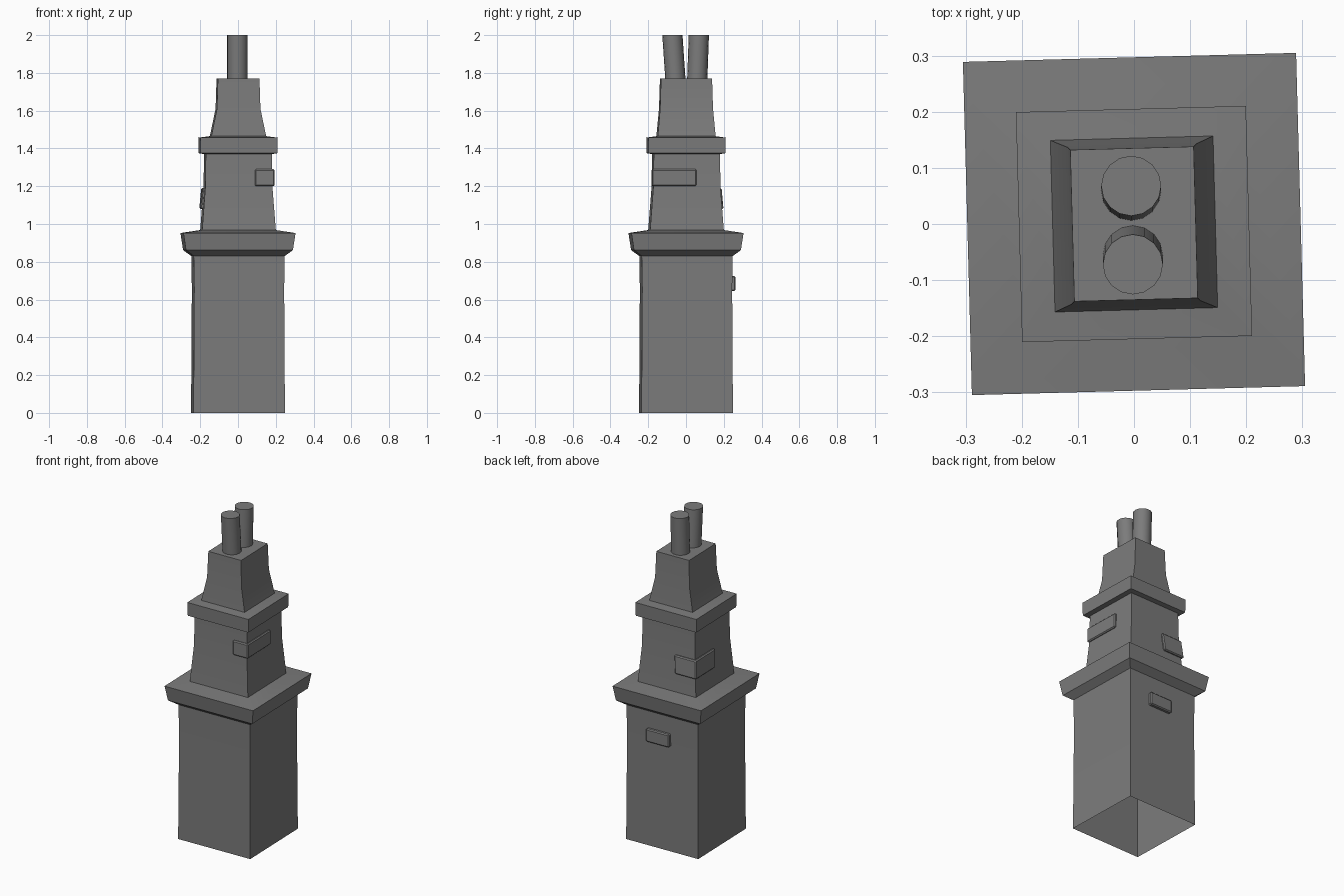
import bpy, bmesh, math
from mathutils import Matrix

cube = bpy.data.objects.get("Cube")
if cube:
    bpy.data.objects.remove(cube, do_unlink=True)

TWIST = Matrix.Rotation(math.radians(1.55), 4, 'Z')

stone = bpy.data.materials.new("grey_stone")
stone.use_nodes = True
GREY = (0.2, 0.2, 0.2, 1)
stone.diffuse_color = GREY
stone.node_tree.nodes["Principled BSDF"].inputs["Base Color"].default_value = GREY


def finish(name, bm, twist=True):
    if twist:
        bm.transform(TWIST)
    bmesh.ops.recalc_face_normals(bm, faces=bm.faces)
    mesh = bpy.data.meshes.new(name)
    bm.to_mesh(mesh)
    bm.free()
    mesh.materials.append(stone)
    obj = bpy.data.objects.new(name, mesh)
    bpy.context.collection.objects.link(obj)
    bpy.ops.object.select_all(action='DESELECT')
    obj.select_set(True)
    bpy.context.view_layer.objects.active = obj
    bpy.ops.object.shade_smooth_by_angle(angle=math.radians(25))
    return obj


def square_tower(name, rings, cap=False):
    """Stack of rectangular rings (half width, half depth, height), open below."""
    bm = bmesh.new()
    loops = [[bm.verts.new((sx * hx, sy * hy, z))
              for sx, sy in ((-1, -1), (1, -1), (1, 1), (-1, 1))]
             for hx, hy, z in rings]
    for low, high in zip(loops, loops[1:]):
        for i in range(4):
            j = (i + 1) % 4
            bm.faces.new((low[i], low[j], high[j], high[i]))
    if cap:
        bm.faces.new(loops[-1])
    return finish(name, bm)


def brick(name, low, high, lean=(0, 0)):
    """Chamfered block whose top is shifted by lean to follow the wall."""
    bm = bmesh.new()
    bmesh.ops.create_cube(bm, size=1)
    for v in bm.verts:
        top = v.co.z > 0
        v.co = [low[k] + (v.co[k] + 0.5) * (high[k] - low[k]) for k in range(3)]
        if top:
            v.co.x += lean[0]
            v.co.y += lean[1]
    bmesh.ops.bevel(bm, geom=bm.edges[:], offset=0.006, segments=1, affect='EDGES')
    return finish(name, bm)


def pot(name, x, base_y, top_y, r=0.0535, z0=1.75, z1=2.0):
    """Round flue pot leaning in y."""
    bm = bmesh.new()
    bmesh.ops.create_cone(bm, cap_ends=True, segments=16, radius1=r, radius2=r, depth=1)
    for v in bm.verts:
        t = v.co.z + 0.5
        v.co.x += x
        v.co.y += base_y + (top_y - base_y) * t
        v.co.z = z0 + (z1 - z0) * t
    return finish(name, bm, twist=False)


# Shaft and projecting lower collar
square_tower("lower_shaft", [(0.242, 0.242, 0), (0.238, 0.238, 0.66), (0.241, 0.241, 0.83)])
square_tower("lower_collar", [(0.241, 0.241, 0.83), (0.283, 0.283, 0.862),
                              (0.297, 0.297, 0.952), (0.195, 0.195, 0.968)])

# Flared middle section and upper collar
square_tower("middle_shaft", [(0.195, 0.195, 0.968), (0.178, 0.178, 1.19), (0.175, 0.175, 1.37)])
square_tower("upper_collar", [(0.175, 0.175, 1.37), (0.203, 0.203, 1.375),
                              (0.205, 0.205, 1.457), (0.145, 0.153, 1.465)])

# Tapered head
square_tower("chimney_head", [(0.145, 0.153, 1.465), (0.115, 0.14, 1.61), (0.11, 0.135, 1.77)], cap=True)

# Flue pots
pot("front_pot", -0.002, -0.055, -0.072)
pot("back_pot", -0.005, 0.059, 0.068)

# Raised bricks: two wrap a corner, one sits on the back wall
brick("front_corner_brick", (0.085, -0.186, 1.2), (0.188, 0.05, 1.29))
brick("back_corner_brick", (-0.2, 0.0, 1.08), (-0.055, 0.2, 1.19), lean=(0.01, -0.01))
brick("back_wall_brick", (-0.055, 0.22, 0.645), (0.1, 0.259, 0.725))
